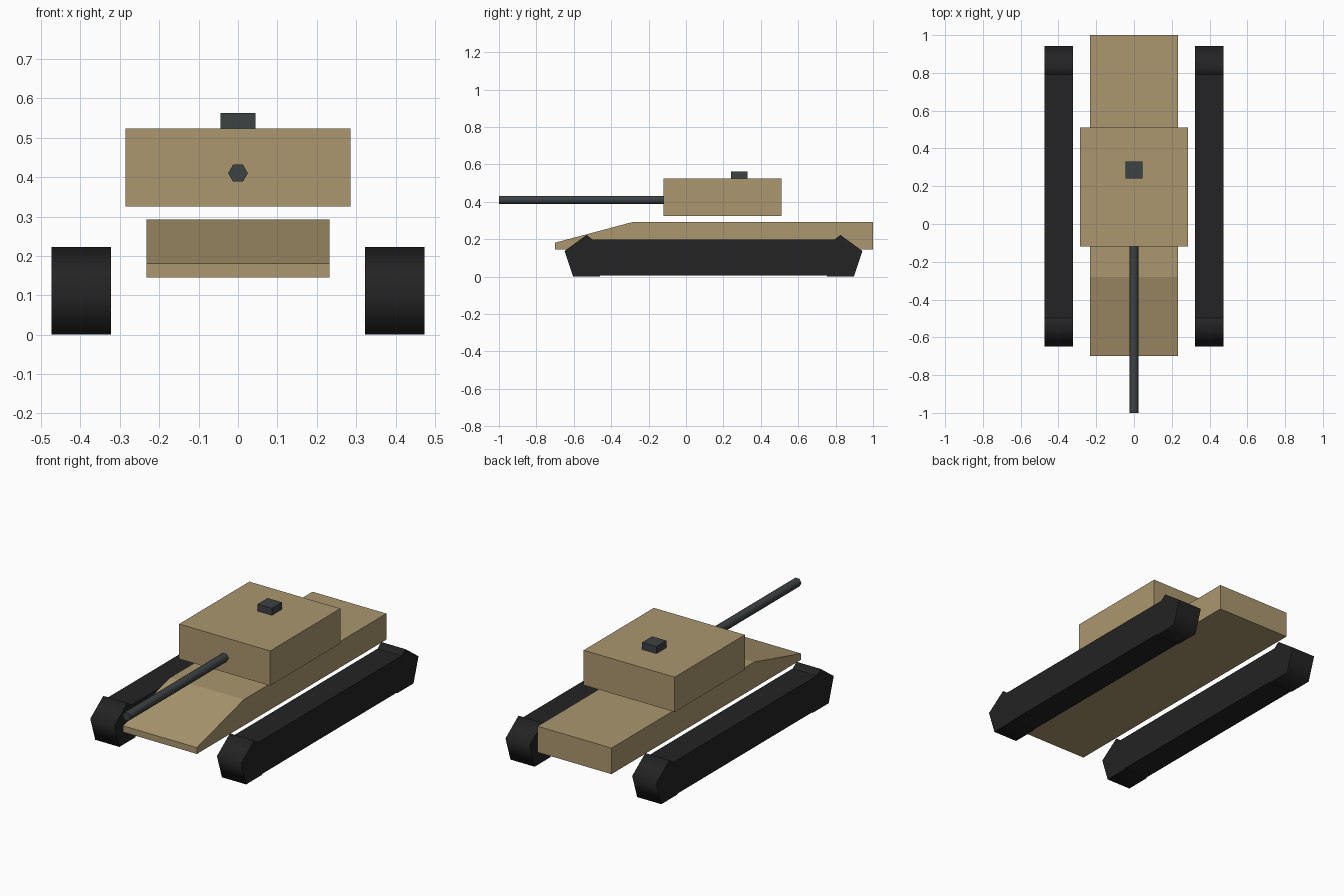
import bpy, bmesh, math
from mathutils import Matrix

cube = bpy.data.objects.get("Cube")
if cube:
    bpy.data.objects.remove(cube, do_unlink=True)


def material(name, rgb):
    m = bpy.data.materials.new(name)
    m.use_nodes = True
    color = (*rgb, 1)
    m.diffuse_color = color
    m.node_tree.nodes["Principled BSDF"].inputs["Base Color"].default_value = color
    return m


TAN = material("sand tan", (0.41, 0.31, 0.16))
RUBBER = material("track black", (0.017, 0.017, 0.017))
STEEL = material("gun steel", (0.046, 0.054, 0.057))


def finish(name, bm, mat):
    bmesh.ops.recalc_face_normals(bm, faces=bm.faces)
    mesh = bpy.data.meshes.new(name)
    bm.to_mesh(mesh)
    bm.free()
    mesh.materials.append(mat)
    obj = bpy.data.objects.new(name, mesh)
    bpy.context.collection.objects.link(obj)
    return obj


def extrude_profile(profile, x0, x1):
    """Sweep a (y, z) outline from x0 to x1."""
    bm = bmesh.new()
    face = bm.faces.new([bm.verts.new((x0, y, z)) for y, z in profile])
    grown = bmesh.ops.extrude_face_region(bm, geom=[face], use_keep_orig=True)
    verts = [g for g in grown["geom"] if isinstance(g, bmesh.types.BMVert)]
    bmesh.ops.translate(bm, verts=verts, vec=(x1 - x0, 0, 0))
    return bm


def box(name, half_x, y0, y1, z0, z1, mat):
    outline = [(y0, z0), (y1, z0), (y1, z1), (y0, z1)]
    return finish(name, extrude_profile(outline, -half_x, half_x), mat)


# Hull with sloped nose, floating turret and roof hatch
hull = [(-0.70, 0.145), (1, 0.145), (1, 0.293), (-0.28, 0.293), (-0.70, 0.181)]
finish("hull", extrude_profile(hull, -0.232, 0.232), TAN)
box("turret", 0.286, -0.12, 0.51, 0.325, 0.523, TAN)
box("hatch", 0.045, 0.24, 0.33, 0.523, 0.563, STEEL)

# Hexagonal gun barrel
bm = bmesh.new()
bmesh.ops.create_cone(bm, cap_ends=True, segments=6, radius1=0.025, radius2=0.025, depth=0.88)
bmesh.ops.rotate(bm, verts=bm.verts, matrix=Matrix.Rotation(math.pi / 2, 3, "X"))
if max(v.co.x for v in bm.verts) < 0.024:
    bmesh.ops.rotate(bm, verts=bm.verts, matrix=Matrix.Rotation(math.pi / 6, 3, "Y"))
bmesh.ops.translate(bm, verts=bm.verts, vec=(0, -0.56, 0.41))
for f in bm.faces:
    f.smooth = abs(f.normal.y) < 0.5
for e in bm.edges:
    e.smooth = all(f.smooth for f in e.link_faces)
finish("gun_barrel", bm, STEEL)

# Tracks: pentagonal wheel ends joined by a long straight belt
FRONT, REAR = -0.532, 0.826
half_loop = [(0.072, 0.005), (0.072, 0), (-0.072, 0), (-0.117, 0.137),
             (0, 0.222), (0.034, 0.197)]
outline = [(FRONT + y, z) for y, z in half_loop]
outline += [(REAR - y, z) for y, z in reversed(half_loop)]
for side, x in (("left", 0.398), ("right", -0.398)):
    bm = extrude_profile(outline, x - 0.076, x + 0.076)
    bm.normal_update()
    for f in bm.faces:
        f.smooth = abs(f.normal.x) < 0.5
    # Only the rounded ends shade smoothly; the belt stays flat
    for e in bm.edges:
        on_end = all(v.co.y < FRONT + 0.01 or v.co.y > REAR - 0.01 for v in e.verts)
        e.smooth = on_end and all(f.smooth for f in e.link_faces)
    finish(side + "_track", bm, RUBBER)
